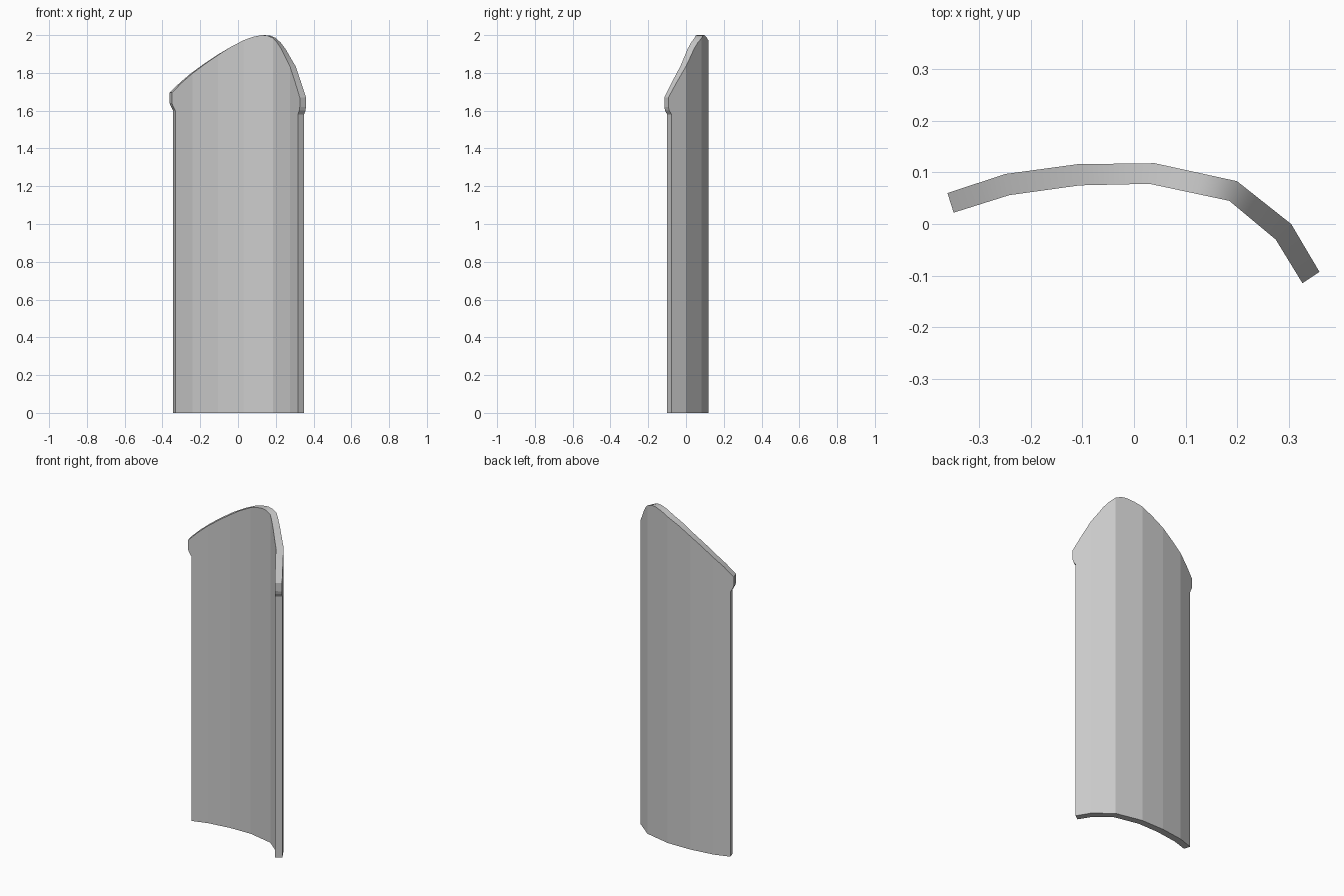
import bpy, bmesh
from mathutils import Vector

cube = bpy.data.objects.get("Cube")
if cube:
    bpy.data.objects.remove(cube, do_unlink=True)

# Plan of the curved plate: matching bend points on the back and front faces
BACK = [(-.362, .06), (-.25, .097), (-.11, .116), (.04, .118), (.2, .083), (.305, 0), (.36, -.093)]
FRONT = [(-.35, .022), (-.242, .056), (-.105, .075), (.03, .078), (.185, .045), (.275, -.03), (.327, -.115)]

# Unrolled outline: (distance along the bends, height)
LOWER = [(.17, 0), (5.82, 0), (5.82, 1.58), (5.95, 1.6), (6, 1.62)]
TOP = [(6, 1.67), (5.5, 1.755), (5, 1.835), (4.8, 1.87), (4.5, 1.925), (4.25, 1.96), (4, 1.985),
       (3.8, 1.998), (3.6, 2), (3.3, 1.99), (3, 1.973), (2.5, 1.938), (2, 1.895), (1.5, 1.848),
       (1, 1.797), (.5, 1.75), (0, 1.695)]
LEFT_LIP = [(0, 1.64), (.05, 1.625), (.17, 1.6)]


def along(path, s):
    i = max(0, min(int(s), len(path) - 2))
    return Vector(path[i]).lerp(Vector(path[i + 1]), s - i)


# Flat sheet, cut at each bend, thickened, then rolled onto the plan
bm = bmesh.new()
bm.faces.new([bm.verts.new((s, 0, z)) for s, z in LOWER + TOP + LEFT_LIP])
for bend in range(1, 6):
    bmesh.ops.bisect_plane(bm, geom=bm.verts[:] + bm.edges[:] + bm.faces[:], dist=1e-5,
                           plane_co=(bend, 0, 0), plane_no=(1, 0, 0))
thick = bmesh.ops.extrude_face_region(bm, geom=bm.faces[:], use_keep_orig=True)
for v in thick["geom"]:
    if isinstance(v, bmesh.types.BMVert):
        v.co.y = 1
for v in bm.verts:
    p = along(FRONT, v.co.x).lerp(along(BACK, v.co.x), v.co.y)
    v.co = (p.x, p.y, v.co.z)
bmesh.ops.recalc_face_normals(bm, faces=bm.faces[:])

# Only the curved top rim is smooth
for f in bm.faces:
    f.smooth = f.normal.z > .1

mesh = bpy.data.meshes.new("curved_plate")
bm.to_mesh(mesh)
bm.free()
plate = bpy.data.objects.new("curved_plate", mesh)
bpy.context.collection.objects.link(plate)

grey = bpy.data.materials.new("light_grey")
grey.use_nodes = True
grey.diffuse_color = (.6, .6, .6, 1)
grey.node_tree.nodes["Principled BSDF"].inputs["Base Color"].default_value = (.6, .6, .6, 1)
mesh.materials.append(grey)
